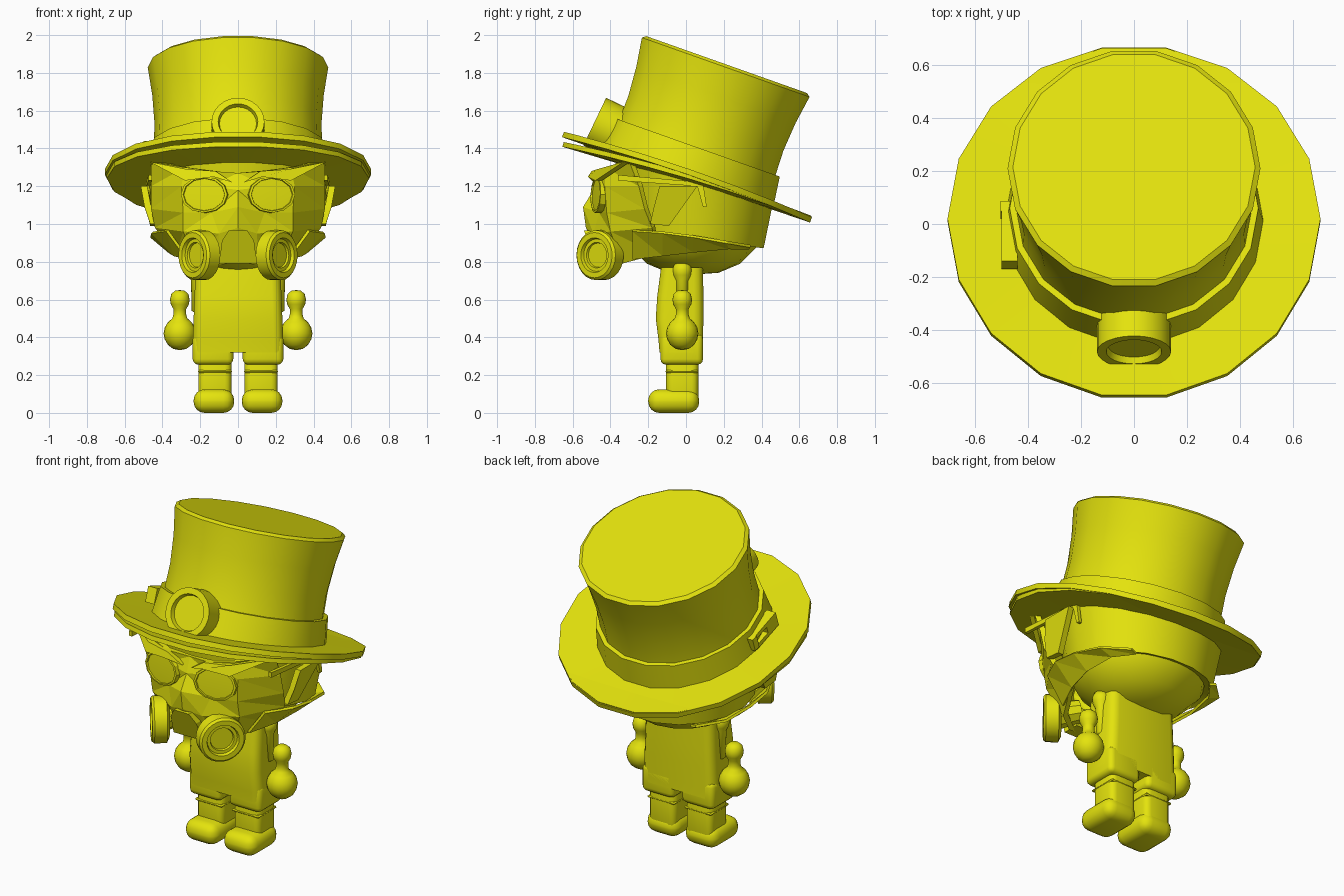
import bpy, bmesh, math
from mathutils import Matrix, Vector

if "Cube" in bpy.data.objects:
    bpy.data.objects.remove(bpy.data.objects["Cube"])

yellow = bpy.data.materials.new("bright_yellow")
yellow.diffuse_color = (0.78, 0.77, 0.004, 1)
yellow.use_nodes = True
yellow.node_tree.nodes["Principled BSDF"].inputs["Base Color"].default_value = yellow.diffuse_color


def finish(bm, name, smooth=None):
    bmesh.ops.recalc_face_normals(bm, faces=bm.faces)
    me = bpy.data.meshes.new(name)
    bm.to_mesh(me)
    bm.free()
    ob = bpy.data.objects.new(name, me)
    bpy.context.collection.objects.link(ob)
    me.materials.append(yellow)
    if smooth:
        bpy.ops.object.select_all(action='DESELECT')
        ob.select_set(True)
        bpy.context.view_layer.objects.active = ob
        bpy.ops.object.shade_smooth_by_angle(angle=math.radians(smooth))
    return ob


def lathe(name, profile, segs, mat=Matrix(), smooth=35, warp=None):
    """Turn (radius, height) points around local z."""
    bm = bmesh.new()
    rings = []
    for r, h in profile:
        ring = []
        for i in range(1 if r == 0 else segs):
            a = math.tau * i / segs
            p = Vector((r * math.cos(a), r * math.sin(a), h))
            ring.append(bm.verts.new(mat @ (warp(p) if warp else p)))
        rings.append(ring)
    for a, b in zip(rings, rings[1:]):
        for i in range(segs):
            j = (i + 1) % segs
            q = [a[i % len(a)], a[j % len(a)], b[j % len(b)], b[i % len(b)]]
            q = list(dict.fromkeys(q))
            if len(q) > 2:
                bm.faces.new(q)
    return finish(bm, name, smooth)


def box(name, lo, hi, bevel=0.0, segs=3):
    bm = bmesh.new()
    lo, hi = Vector(lo), Vector(hi)
    bmesh.ops.create_cube(bm, size=1, matrix=Matrix.Translation((lo + hi) / 2)
                          @ Matrix.Diagonal((*(hi - lo), 1)))
    if bevel:
        bmesh.ops.bevel(bm, geom=bm.edges[:], offset=bevel, segments=segs,
                        profile=0.5, affect='EDGES')
    return finish(bm, name, 40 if bevel else None)


def leg_box(name, s, x0, x1, y0, y1, z0, z1, bevel, segs=3):
    xs = sorted((s * x0, s * x1))
    return box(name, (xs[0], y0, z0), (xs[1], y1, z1), bevel, segs)


def prism(name, points, offset):
    """Extrude an outline of 3D points by an offset."""
    bm = bmesh.new()
    a = [bm.verts.new(p) for p in points]
    b = [bm.verts.new(Vector(p) + Vector(offset)) for p in points]
    bm.faces.new(a)
    bm.faces.new(b[::-1])
    for i in range(len(a)):
        j = (i + 1) % len(a)
        bm.faces.new((a[i], a[j], b[j], b[i]))
    return finish(bm, name)


def sheet(name, rows, thickness):
    """Triangulated grid of points, mirrored across x and thickened."""
    bm = bmesh.new()
    grid = [[bm.verts.new(p) for p in r] for r in rows]
    for r, s in zip(grid, grid[1:]):
        for i in range(len(r) - 1):
            bm.faces.new((r[i], s[i], s[i + 1]))
            bm.faces.new((r[i], s[i + 1], r[i + 1]))
    ob = finish(bm, name)
    ob.modifiers.new("mirror", 'MIRROR')
    ob.modifiers.new("thickness", 'SOLIDIFY').thickness = thickness
    return ob


def aim(pos, direction):
    q = Vector(direction).to_track_quat('Z', 'Y')
    return Matrix.Translation(pos) @ q.to_matrix().to_4x4()


def tilt(y, z, deg):
    return Matrix.Translation((0, y, z)) @ Matrix.Rotation(math.radians(-deg), 4, 'X')


# Tilted top hat: crown, band and two-layer brim
hat = tilt(0.005, 1.25, 19.5)
lathe("hat_crown", [(0.46, -0.01), (0.446, 0.16), (0.442, 0.3), (0.454, 0.46),
                    (0.478, 0.615), (0.458, 0.63), (0, 0.63)], 18, hat)
lathe("hat_band", [(0.43, 0), (0.492, 0), (0.47, 0.165), (0.43, 0.165)], 18, hat)
lathe("hat_brim_upper", [(0.40, -0.015), (0.705, -0.015), (0.705, 0.015), (0.40, 0.015)],
      18, tilt(0.005, 1.247, 19), 25,
      lambda p: Vector((p.x, p.y, p.z + 0.03 * (p.x / 0.7) ** 2)))
lathe("hat_brim_lower", [(0.36, -0.013), (0.695, -0.013), (0.695, 0.013), (0.36, 0.013)],
      18, tilt(0.005, 1.225, 16.6), 25,
      lambda p: Vector((p.x, p.y, p.z + 0.03 * (p.x / 0.7) ** 2)))

# Round badge on the band front, and buckle on one side
lathe("hat_badge", [(0.14, -0.03), (0.14, 0.12), (0.105, 0.12), (0.098, 0.095), (0, 0.095)],
      24, aim((0, -0.375, 1.49), (0, -0.9, 0.43)))
for n, (y0, y1, h0, h1, x) in enumerate([(-0.20, -0.10, 0.04, 0.13, -0.50),
                                         (-0.10, 0.02, 0.04, 0.065, -0.50),
                                         (-0.10, 0.02, 0.105, 0.13, -0.50),
                                         (0.0, 0.04, 0.05, 0.13, -0.505)]):
    ob = box("hat_buckle_%d" % n, (x, y0, h0), (-0.44, y1, h1))
    ob.matrix_world = hat

# Head: rounded chin bowl and upper shell under the hat
head = Matrix.Translation((0, 0.04, 0)) @ Matrix.Diagonal((1, 0.95, 1, 1))
lathe("head_bowl", [(0, 0.732), (0.14, 0.742), (0.26, 0.79), (0.355, 0.88),
                    (0.40, 0.98), (0.40, 1.1)], 16, head, 40)


def shell(p):
    y = p.y * 0.93 + 0.04
    base, top = 0.925 - 0.13 * y, 1.27 - 0.33 * y
    return Vector((p.x * 1.04, y, base + (top - base) * p.z))


lathe("head_shell", [(0.36, 0.05), (0.405, 0), (0.455, 0.9), (0, 0.95)], 18,
      Matrix(), 35, shell)

# Faceted face mask, and jaw panels hugging the bowl
sheet("face_mask", [
    [(0, -.46, 1.27), (.14, -.48, 1.28), (.28, -.43, 1.30), (.46, -.30, 1.33)],
    [(0, -.49, 1.18), (.15, -.47, 1.20), (.30, -.43, 1.20), (.46, -.25, 1.20)],
    [(0, -.545, 1.09), (.14, -.46, 1.06), (.29, -.42, 1.06), (.46, -.22, 1.08)],
    [(0, -.53, 0.98), (.10, -.49, 0.95), (.29, -.40, 0.96), (.44, -.18, 0.98)],
    [(0, -.44, 0.80), (.11, -.42, 0.78), (.22, -.34, 0.79), (.33, -.15, 0.84)]], 0.03)
sheet("jaw_panel", [
    [(.37, -.28, .97), (.45, -.12, .96), (.455, .04, .94), (.42, .22, .91), (.30, .34, .89)],
    [(.26, -.28, .82), (.33, -.12, .84), (.36, .04, .86), (.34, .22, .88), (.26, .33, .88)]], 0.015)

# Mouth guard between the filters
prism("mouth_guard", [(-.05, -.54, .965), (.05, -.54, .965), (.085, -.52, .91),
                      (.10, -.47, .79), (-.10, -.47, .79), (-.085, -.52, .91)], (0, .10, 0))

for s, side in ((1, "right"), (-1, "left")):
    # Wide lenses with slim rims
    lens = aim((s * 0.175, -0.455, 1.155), (s * 0.22, -1, 0.05)) @ Matrix.Diagonal((1.3, 1, 1, 1))
    lathe("lens_" + side, [(0.097, -0.02), (0.097, 0.024), (0.087, 0.026),
                           (0.085, 0.018), (0, 0.022)], 12, lens, 25)
    # Brow wings
    prism("brow_" + side, [(s * .03, -.49, 1.22), (s * .13, -.52, 1.25), (s * .28, -.48, 1.23),
                           (s * .47, -.33, 1.33), (s * .27, -.47, 1.29), (s * .12, -.50, 1.28)],
          (0, .035, 0))
    # Temple arm with hook, and ear pad
    prism("temple_" + side, [(s * .455, -.36, 1.23), (s * .465, .06, 1.20), (s * .465, .09, 1.09),
                             (s * .465, .11, 1.09), (s * .465, .09, 1.22), (s * .455, -.36, 1.26)],
          (s * .02, 0, 0))
    prism("ear_pad_" + side, [(s * .43, -.19, 1.00), (s * .43, -.09, .99), (s * .48, .06, 1.20),
                              (s * .48, -.14, 1.20), (s * .46, -.17, 1.09)], (s * .035, 0, 0))
    # Filter canister
    lathe("filter_" + side, [(0, -0.05), (0.10, -0.05), (0.132, -0.035), (0.132, 0.035),
                             (0.12, 0.048), (0.092, 0.048), (0.086, 0.03), (0.068, 0.03),
                             (0.064, 0.018), (0, 0.018)], 24,
          aim((s * 0.203, -0.455, 0.835), (s * 0.78, -0.62, 0)))
    lathe("filter_pipe_" + side, [(0.08, 0), (0.065, 0.14)], 10,
          aim((s * 0.19, -0.44, 0.85), (-s * 0.75, 0.6, 0.2)))
    # Arm: ball hand, wrist and knob
    lathe("arm_" + side, [(0, .332), (.035, .339), (.063, .36), (.08, .39), (.086, .42),
                          (.08, .452), (.063, .48), (.04, .50), (.034, .52), (.034, .55),
                          (.048, .575), (.052, .60), (.045, .63), (.025, .647), (0, .65)], 20,
          Matrix.Translation((s * 0.308, -0.02, 0)), 60)
    # Shoulder peg
    lathe("shoulder_" + side, [(0, .52), (.03, .54), (.034, .70), (.048, .73), (.052, .76),
                               (.04, .79), (0, .80)], 16,
          Matrix.Translation((s * 0.215, -0.02, 0)), 60)
    # Trouser leg, ankle, cuff and boot
    leg_box("trouser_leg_" + side, s, .025, .24, -.135, .09, .255, .42, .03)
    leg_box("ankle_" + side, s, .035, .21, -.105, .065, .03, .30, .035)
    leg_box("boot_cuff_" + side, s, .032, .213, -.109, .067, .212, .226, .006, 1)
    leg_box("boot_" + side, s, .02, .235, -.20, .07, 0, .125, .058, 4)

# Torso with a slightly full belly
bm = bmesh.new()
loops = []
for z, w, front, back in [(.32, .24, -.14, .09), (.38, .24, -.145, .09), (.50, .235, -.16, .092),
                          (.62, .23, -.152, .092), (.77, .225, -.132, .09)]:
    ring = []
    for cx, cy, a0 in ((1, 1, 0), (-1, 1, 90), (-1, -1, 180), (1, -1, 270)):
        for k in range(4):
            a = math.radians(a0 + k * 30)
            ring.append(bm.verts.new((cx * (w - .05) + .05 * math.cos(a),
                                      (back - .05 if cy > 0 else front + .05) + .05 * math.sin(a), z)))
    loops.append(ring)
for a, b in zip(loops, loops[1:]):
    for i in range(16):
        bm.faces.new((a[i], a[(i + 1) % 16], b[(i + 1) % 16], b[i]))
bm.faces.new(loops[0])
bm.faces.new(loops[-1])
finish(bm, "torso", 40)
